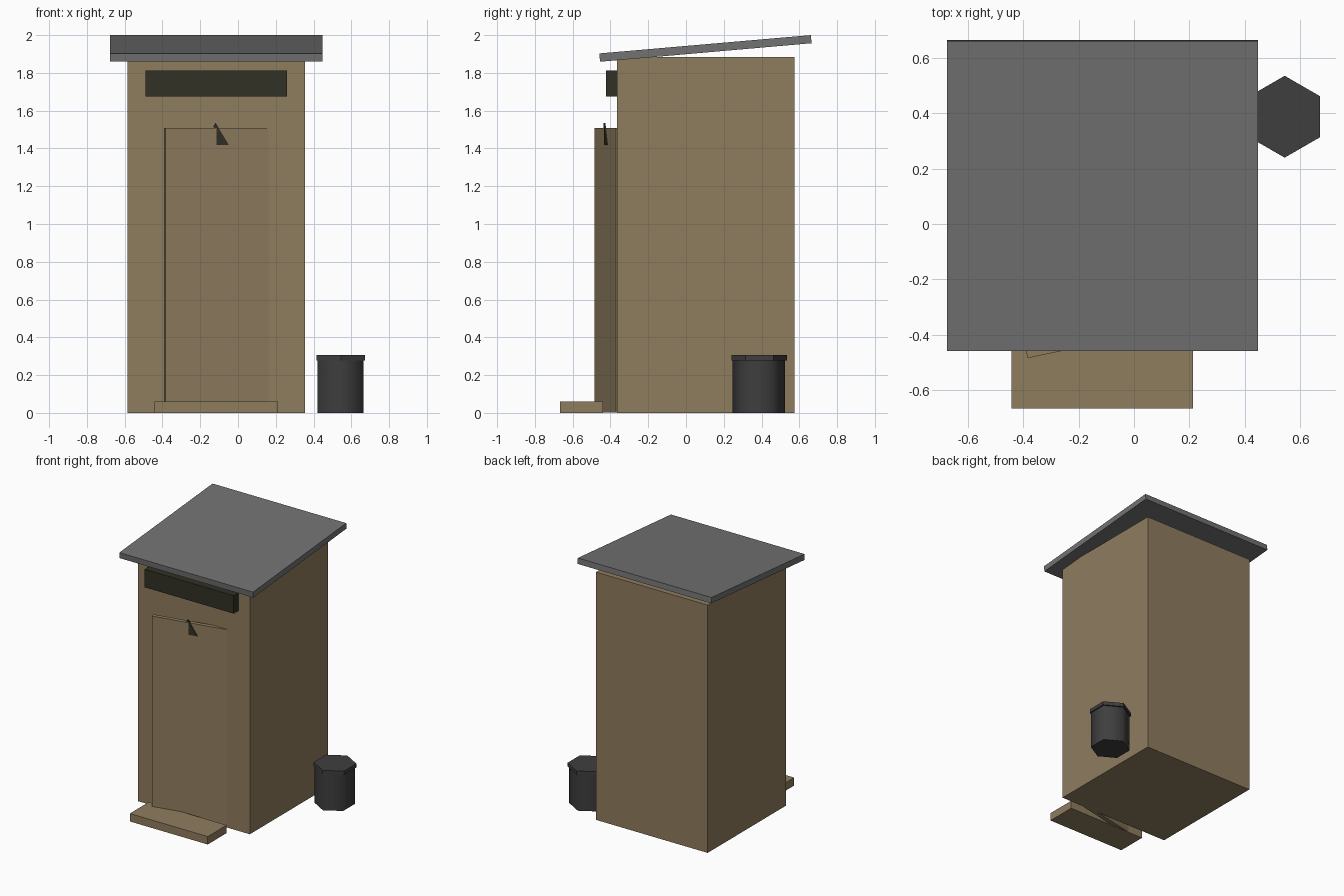
import bpy, bmesh, math
from mathutils import Matrix, Vector

cube = bpy.data.objects.get("Cube")
if cube:
    bpy.data.objects.remove(cube, do_unlink=True)


def material(name, srgb):
    linear = [((c / 255 + 0.055) / 1.055) ** 2.4 for c in srgb] + [1.0]
    mat = bpy.data.materials.new(name)
    mat.use_nodes = True
    mat.diffuse_color = linear
    bsdf = next(n for n in mat.node_tree.nodes if n.type == 'BSDF_PRINCIPLED')
    bsdf.inputs["Base Color"].default_value = linear
    bsdf.inputs["Roughness"].default_value = 0.8
    return mat


wood = material("weathered wood", (143, 125, 95))
roofing = material("grey roofing", (114, 114, 114))
rubber = material("dark bin grey", (62, 62, 62))
paint = material("dark olive paint", (49, 49, 37))


def finish(name, bm, mat):
    bmesh.ops.recalc_face_normals(bm, faces=bm.faces)
    mesh = bpy.data.meshes.new(name)
    bm.to_mesh(mesh)
    bm.free()
    mesh.materials.append(mat)
    obj = bpy.data.objects.new(name, mesh)
    bpy.context.collection.objects.link(obj)
    return obj


def box(name, mat, low, high):
    low, high = Vector(low), Vector(high)
    bm = bmesh.new()
    bmesh.ops.create_cube(bm, size=1)
    bmesh.ops.scale(bm, vec=high - low, verts=bm.verts)
    bmesh.ops.translate(bm, vec=(low + high) / 2, verts=bm.verts)
    return finish(name, bm, mat)


def prism(name, mat, outline, depth):
    """Extrude a closed outline along the depth vector."""
    bm = bmesh.new()
    face = bm.faces.new([bm.verts.new(p) for p in outline])
    new = bmesh.ops.extrude_face_region(bm, geom=[face], use_keep_orig=True)["geom"]
    moved = [v for v in new if isinstance(v, bmesh.types.BMVert)]
    bmesh.ops.translate(bm, vec=depth, verts=moved)
    return finish(name, bm, mat)


def hexagon(name, mat, centre, radius, z0, z1):
    bm = bmesh.new()
    turn = Matrix.Translation((*centre, (z0 + z1) / 2)) @ Matrix.Rotation(math.pi / 6, 4, 'Z')
    bmesh.ops.create_cone(bm, cap_ends=True, segments=6, radius1=radius,
                          radius2=radius, depth=z1 - z0, matrix=turn)
    # make sure a corner points along y
    if max(v.co.y for v in bm.verts) < centre[1] + radius * 0.95:
        bmesh.ops.rotate(bm, verts=bm.verts, cent=(*centre, 0),
                         matrix=Matrix.Rotation(math.pi / 6, 3, 'Z'))
    return finish(name, bm, mat)


# Hut, step and sign board
box("hut_walls", wood, (-0.585, -0.365, 0), (0.355, 0.575, 1.885))
box("front_step", wood, (-0.443, -0.668, 0), (0.213, -0.44, 0.06))
box("sign_board", paint, (-0.49, -0.423, 1.675), (0.26, -0.36, 1.812))

# Sloping roof slab
prism("roof", roofing,
      [(-0.677, -0.459, 1.903), (-0.677, -0.455, 1.859),
       (-0.677, 0.665, 1.957), (-0.677, 0.661, 2.0)], (1.125, 0, 0))

# Door standing ajar, hinged on its left edge
free_edge = Vector((-0.385, -0.485, 0.002))
hinge = Vector((0.162, -0.371, 0.002))
along = (hinge - free_edge).normalized()
inward = Vector((-along.y, along.x, 0))
prism("door", wood,
      [free_edge, hinge, hinge + inward * 0.03, free_edge + inward * 0.03],
      (0, 0, 1.506))


# Small cut-out shape on the door
def on_door(x, z):
    p = free_edge + along * ((x - free_edge.x) / along.x) - inward * 0.006
    return Vector((p.x, p.y, z))


prism("door_emblem", paint,
      [on_door(x, z) for x, z in ((-0.119, 1.534), (-0.131, 1.513), (-0.114, 1.508),
                                  (-0.114, 1.419), (-0.05, 1.419))], inward * 0.009)

# Six-sided bin with a lid
bin_body = hexagon("bin_body", rubber, (0.543, 0.385), 0.14, 0, 0.29)
hexagon("bin_lid", rubber, (0.545, 0.388), 0.148, 0.278, 0.306)

bpy.ops.object.select_all(action='DESELECT')
bin_body.select_set(True)
bpy.context.view_layer.objects.active = bin_body
bpy.ops.object.shade_smooth_by_angle(angle=math.radians(65))
